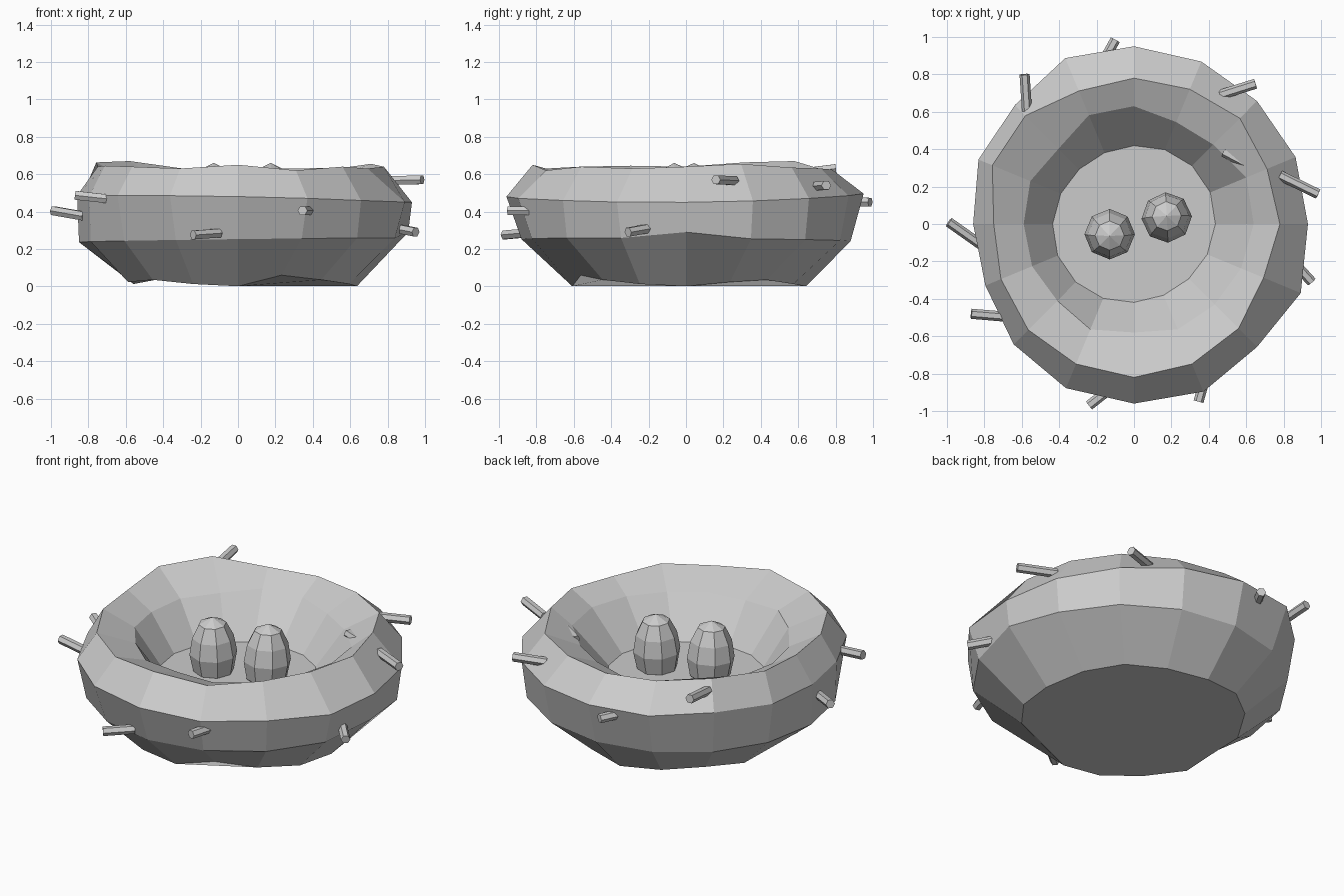
import bpy, math
from mathutils import Vector, Matrix

if "Cube" in bpy.data.objects:
    bpy.data.objects.remove(bpy.data.objects["Cube"])

grey = bpy.data.materials.new("neutral grey")
grey.diffuse_color = (0.6, 0.6, 0.6, 1)
grey.use_nodes = True
grey.node_tree.nodes["Principled BSDF"].inputs["Base Color"].default_value = grey.diffuse_color


def add_mesh(name, verts, faces):
    me = bpy.data.meshes.new(name)
    me.from_pydata(verts, [], faces)
    me.materials.append(grey)
    ob = bpy.data.objects.new(name, me)
    bpy.context.collection.objects.link(ob)
    return ob


def skin(name, rings):
    """Bridge equal rings of points, capping both ends with an n-gon."""
    n = len(rings[0])
    verts = [p for r in rings for p in r]
    faces = [(k * n + i, k * n + (i + 1) % n, (k + 1) * n + (i + 1) % n, (k + 1) * n + i)
             for k in range(len(rings) - 1) for i in range(n)]
    faces.append(tuple(reversed(range(n))))
    faces.append(tuple(range(len(verts) - n, len(verts))))
    return add_mesh(name, verts, faces)


# nest bowl: 16 uneven sides, rings run from underside, over the rim, to the floor
N = 16
mid_r = [.93, .935, .93, .94, .95, .96, .90, .90, .86, .86, .91, .95, .96, .97, .93, .965]
rim_r = [.78, .77, .80, .78, .78, .77, .82, .82, .75, .77, .80, .81, .82, .81, .79, .75]
in_r = [.64, .65, .60, .59, .63, .63, .57, .60, .59, .59, .58, .61, .58, .61, .61, .62]
rim_z = [.64, .655, .635, .63, .625, .63, .67, .663, .64, .645, .64, .63, .65, .62, .64, .63]


def ring(radius, height):
    out = []
    for i in range(N):
        a = 2 * math.pi * i / N
        r = radius(i, a)
        out.append((r * math.cos(a), r * math.sin(a), height(i, a)))
    return out


skin("nest_bowl", [
    ring(lambda i, a: .625 + .02 * math.cos(3 * a + 1),
         lambda i, a: .06 if i in (8, 13) else .018 - .018 * math.cos(4 * a + .3)),
    ring(lambda i, a: .88 + .03 * math.cos(a),
         lambda i, a: .29 if i == 0 else .247 + .012 * math.cos(a + .5)),
    ring(lambda i, a: mid_r[i], lambda i, a: .478 - .02 * math.cos(a + .4) - .01 * math.cos(2 * a)),
    ring(lambda i, a: rim_r[i], lambda i, a: rim_z[i]),
    ring(lambda i, a: in_r[i], lambda i, a: .553 + .008 * math.cos(3 * a)),
    ring(lambda i, a: .427 + .015 * math.cos(2 * a - 1), lambda i, a: .33),
])


# eggs: eight-sided, slightly tapered and leaning
EGG = [(.05, .265), (.115, .335), (.135, .44), (.118, .54), (.078, .622)]


def egg(name, x, y, spin, lean):
    rings = [[(r * math.cos(math.pi * i / 4), r * math.sin(math.pi * i / 4), z)
              for i in range(8)] for r, z in EGG]
    ob = skin(name, rings)
    me = ob.data
    # pointed top made from a fan
    verts = [v.co.copy() for v in me.vertices] + [Vector((0, 0, .66))]
    faces = [tuple(p.vertices) for p in me.polygons][:-1]
    base = (len(EGG) - 1) * 8
    faces += [(base + i, base + (i + 1) % 8, len(verts) - 1) for i in range(8)]
    me.clear_geometry()
    me.from_pydata(verts, [], faces)
    c = Vector((0, 0, .45))
    me.transform(Matrix.Translation(Vector((x, y, 0)) + c) @ Matrix.Rotation(lean, 4, 'X')
                 @ Matrix.Rotation(spin, 4, 'Z') @ Matrix.Translation(-c))


egg("egg_left", -.13, -.055, 0, .04)
egg("egg_right", .175, .035, .05, -.04)

# twigs: thin six-sided rods poking out of the nest
TWIGS = [
    ((.78, .26, .565), (.985, .16, .57)),
    ((-.82, -.11, .375), (-.99, .01, .405)),
    ((-.67, -.497, .465), (-.87, -.48, .487)),
    ((-.10, -.86, .285), (-.24, -.97, .275)),
    ((.39, -.79, .405), (.345, -.95, .405)),
    ((.85, -.20, .31), (.95, -.31, .29)),
    ((.46, .69, .535), (.65, .75, .54)),
    ((-.18, .84, .455), (-.10, .985, .45)),
    ((-.572, .60, .605), (-.585, .80, .63)),
    ((.66, .29, .57), (.48, .385, .55)),
]
for k, (a, b) in enumerate(TWIGS):
    a, b = Vector(a), Vector(b)
    q = (b - a).to_track_quat('Z', 'Y')
    hexagon = [q @ Vector((.027 * math.cos(math.pi * i / 3), .027 * math.sin(math.pi * i / 3), 0))
               for i in range(6)]
    skin(f"twig_{k + 1}", [[p + e for p in hexagon] for e in (a, b)])
